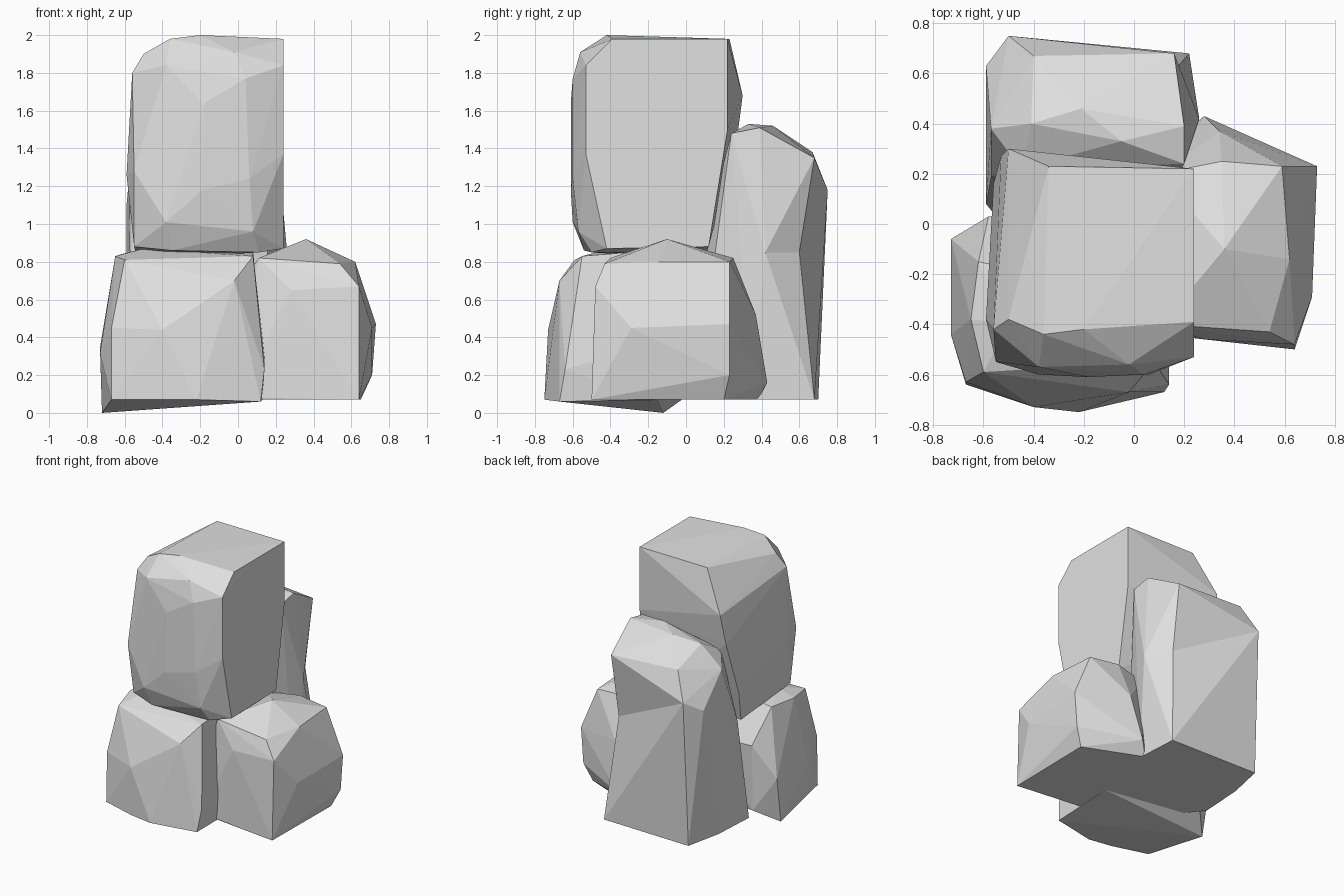
import bpy
import bmesh
import math
from mathutils import Vector

CENTIMETRE = 0.01

default_cube = bpy.data.objects.get("Cube")
if default_cube:
    bpy.data.objects.remove(default_cube, do_unlink=True)


def make_material(name, colour):
    material = bpy.data.materials.new(name)
    material.use_nodes = True
    material.diffuse_color = colour
    material.node_tree.nodes["Principled BSDF"].inputs["Base Color"].default_value = colour
    return material


def chip_edge(bm, point):
    """Split the edge whose middle is nearest to the point and push it in there."""
    bmesh.ops.triangulate(bm, faces=bm.faces[:])
    edge = min(bm.edges, key=lambda e: ((e.verts[0].co + e.verts[1].co) / 2 - point).length)
    _, chip = bmesh.utils.edge_split(edge, edge.verts[0], 0.5)
    chip.co = point
    bmesh.ops.triangulate(bm, faces=bm.faces[:])


def make_rock(name, material, chips=(), **corner_groups):
    """Wrap a faceted boulder around its corner points, given in centimetres."""
    bm = bmesh.new()
    for corners in corner_groups.values():
        for corner in corners:
            bm.verts.new(Vector(corner) * CENTIMETRE)
    hull = bmesh.ops.convex_hull(bm, input=bm.verts[:], use_existing_faces=False)
    loose = {v for v in hull["geom_interior"] + hull["geom_unused"]
             if isinstance(v, bmesh.types.BMVert)}
    bmesh.ops.delete(bm, geom=list(loose), context="VERTS")
    for chip in chips:
        chip_edge(bm, Vector(chip) * CENTIMETRE)
    # Merge nearly flat facets into broad stone planes
    bmesh.ops.dissolve_limit(bm, angle_limit=math.radians(1),
                             verts=bm.verts[:], edges=bm.edges[:])
    bmesh.ops.recalc_face_normals(bm, faces=bm.faces[:])
    mesh = bpy.data.meshes.new(name)
    bm.to_mesh(mesh)
    bm.free()
    mesh.materials.append(material)
    rock = bpy.data.objects.new(name, mesh)
    bpy.context.scene.collection.objects.link(rock)
    return rock


stone = make_material("pale_grey_stone", (0.75, 0.75, 0.75, 1))

# Low boulder at the front, resting on its lowest corner
make_rock(
    "front_boulder", stone,
    base=[(-72, -12, 0), (-67, -64, 7), (-40, -72, 7), (-22, -75, 7),
          (12, -67, 6), (13, -15, 7), (-58, 2, 10)],
    middle=[(-73, -44, 32), (-73, -6, 35), (-67, -63, 45), (-40, -73, 44),
            (14, -64, 23), (14, -40, 30), (-58, 3, 60), (0, -2, 55)],
    crown=[(-2, -67, 70), (-60, -59, 81), (-65, -38, 83), (-62, -15, 84),
           (8, -55, 83), (-50, -40, 87), (8, -30, 85)],
)

# Low boulder at the side, peaked on top, with a foot reaching under the pile
make_rock(
    "side_boulder", stone,
    base=[(64, -50, 7), (12, -44, 8), (-2, -42, 7), (-38, -10, 7),
          (65, 20, 7), (22, 38, 7), (10, 15, 7)],
    middle=[(73, 23, 47), (71, 23, 20), (71, -29, 45), (28, 43, 16),
            (34, 37, 52), (64, -48, 67), (28, -46, 65)],
    crown=[(36, -10, 92), (11, -40, 82), (54, -43, 79), (62, -14, 80),
           (59, 23, 80), (35, 25, 82), (10, 20, 80)],
)

# Tall upright boulder at the back, chipped along one corner
make_rock(
    "back_boulder", stone,
    chips=[(15, 60, 85)],
    base=[(-51, 70, 7), (-57, 42, 7), (-59, 8, 7), (-42, -13, 7),
          (22, 68, 7), (24, 35, 7), (10, 5, 7)],
    middle=[(-50, 75, 118), (-19, 71, 118), (-59, 63, 110),
            (-57, 19, 85), (-57, 16, 48), (26, 42, 85), (22, 53, 88)],
    crown=[(-21, 46, 152), (-5, 33, 153), (20, 39, 151), (20, 24, 148),
           (-41, 40, 148), (-40, 67, 138), (16, 68, 135), (-57, 38, 132),
           (-45, 22, 138)],
)

# Large boulder balanced on the others, with one flat split side
make_rock(
    "top_boulder", stone,
    split_side=[(24, -39, 198), (24, -53, 184), (24, -53, 137), (24, -43, 101),
                (24, -42, 87), (24, 12, 88), (24, 22, 150), (24, 22, 198)],
    crown=[(-20, -42, 200), (-36, -44, 198), (-34, 23, 198), (-50, -38, 190),
           (-2, -56, 191), (-38, -57, 184), (-56, -42, 180), (-50, 30, 168)],
    face=[(4, -60, 177), (-18, -61, 164), (-19, -61, 118), (-55, -55, 128),
          (-59, -38, 126), (-38, -60, 101), (6, -60, 124), (8, -57, 96),
          (-53, 27, 145)],
    underside=[(-55, -48, 88), (-35, -54, 86), (11, -50, 85),
               (-53, 9, 81), (10, 8, 85), (-56, 16, 105)],
)
